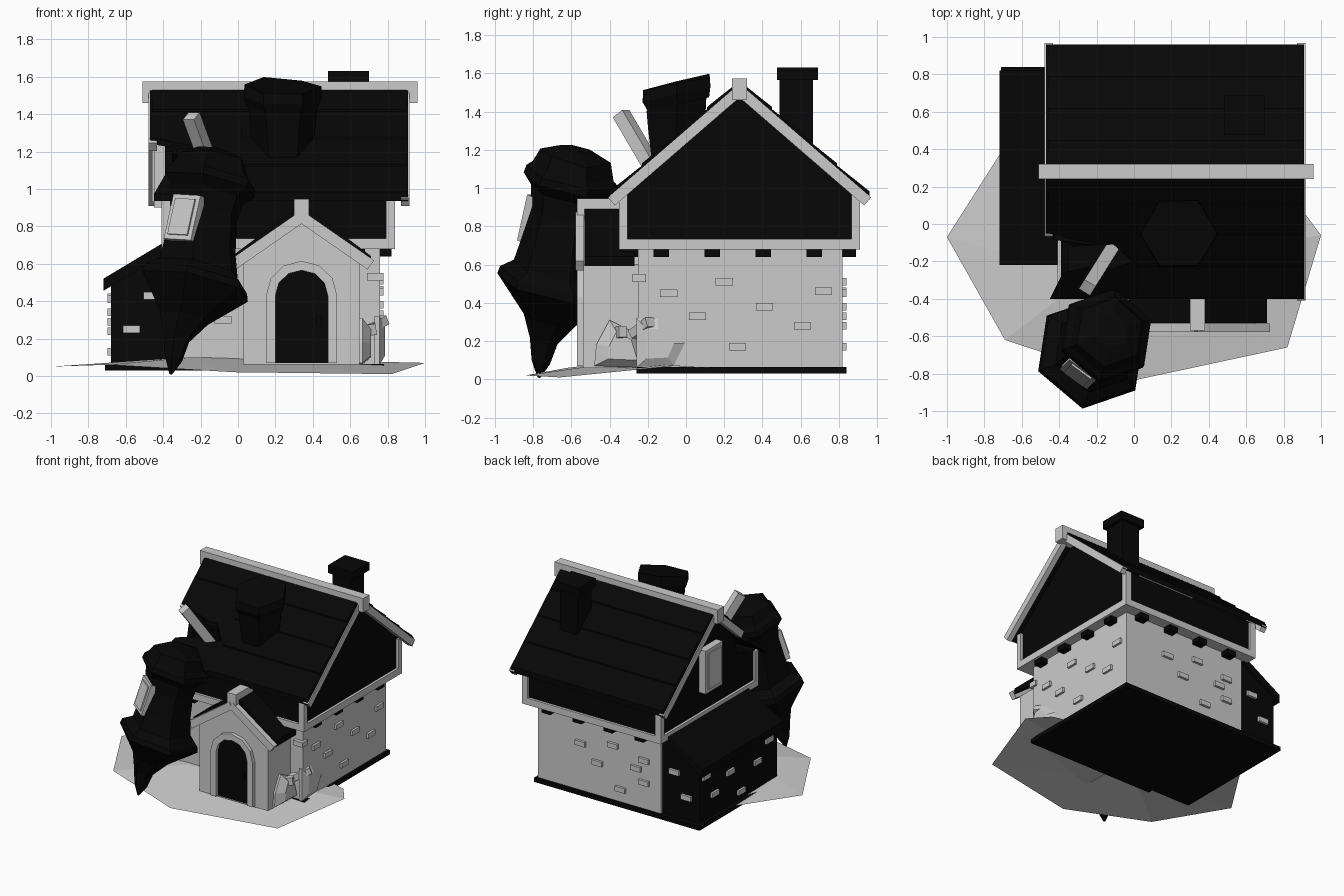
import bpy, bmesh, math, random
from mathutils import Vector, Matrix

if "Cube" in bpy.data.objects:
    bpy.data.objects.remove(bpy.data.objects["Cube"])

random.seed(4)
dark = bpy.data.materials.new("dark")
dark.diffuse_color = (0.002, 0.002, 0.002, 1)
dark.use_nodes = True
dark.node_tree.nodes["Principled BSDF"].inputs["Base Color"].default_value = dark.diffuse_color


def make(name, verts, faces, mat=None):
    me = bpy.data.meshes.new(name)
    bm = bmesh.new()
    vs = [bm.verts.new(v) for v in verts]
    for f in faces:
        bm.faces.new([vs[i] for i in f])
    bmesh.ops.recalc_face_normals(bm, faces=bm.faces)
    bm.to_mesh(me)
    bm.free()
    ob = bpy.data.objects.new(name, me)
    bpy.context.collection.objects.link(ob)
    if mat:
        me.materials.append(mat)
    return ob


def loft(name, rings, mat=None):
    n = len(rings[0])
    verts = [p for r in rings for p in r]
    faces = [list(range(n))[::-1], list(range(len(verts) - n, len(verts)))]
    for k in range(len(rings) - 1):
        for i in range(n):
            j = (i + 1) % n
            faces.append([k * n + i, k * n + j, (k + 1) * n + j, (k + 1) * n + i])
    return make(name, verts, faces, mat)


def prism(name, pts, axis, a, b, mat=None):
    """Extrude a 2D profile, (y,z) along x or (x,z) along y."""
    f = (lambda p, c: (c, p[0], p[1])) if axis == 'x' else (lambda p, c: (p[0], c, p[1]))
    return loft(name, [[f(p, c) for p in pts] for c in (a, b)], mat)


def box(name, x0, x1, y0, y1, z0, z1, mat=None):
    return prism(name, [(y0, z0), (y1, z0), (y1, z1), (y0, z1)], 'x', x0, x1, mat)


def slab(name, pts, zf, th, mat=None):
    """Sloped sheet from a plan outline and a height function."""
    return loft(name, [[(x, y, zf(x, y) - d) for x, y in pts] for d in (th, 0)], mat)


def beam(name, p, q, w, h, mat=None):
    p, q = Vector(p), Vector(q)
    d = (q - p).normalized()
    s = d.cross(Vector((0, 0, 1))).normalized()
    u = s.cross(d)
    c = [s * (i * w / 2) + u * (j * h / 2) for i, j in ((-1, -1), (1, -1), (1, 1), (-1, 1))]
    return loft(name, [[e + k for k in c] for e in (p, q)], mat)


def ring(c, r, axis, turn=0.0, n=6, jag=0.0):
    rot = Vector((0, 0, 1)).rotation_difference(Vector(axis))
    return [Vector(c) + rot @ Vector((r * math.cos(turn + i * math.tau / n),
            r * math.sin(turn + i * math.tau / n), random.uniform(-jag, jag))) for i in range(n)]


# ground patch
edge = [(-1, -.07, .05), (-.69, -.62, .06), (-.02, -.84, .02), (.82, -.66, .01),
        (1, -.06, .07), (.88, .1, .06), (-.6, .5, .06), (-.7, .4, .06)]
make("ground", edge + [(-.25, -.28, .1)], [[i, (i + 1) % 8, 8] for i in range(8)])

# stone ground floor and plinths
box("main_wall", -.35, .76, -.25, .82, .06, .7)
box("plinth", -.36, .78, -.26, .84, .03, .065, dark)
box("annex_plinth", -.71, -.27, -.22, .84, .03, .065, dark)

# lean-to annex
prism("annex_wall", [(-.68, .06), (-.34, .06), (-.34, .7), (-.68, .48)], 'y', -.2, .8, dark)
slab("annex_roof", [(-.72, -.22), (-.36, -.22), (-.36, .82), (-.72, .82)],
     lambda x, y: .52 + (x + .72) * .6, .065, dark)

# raised stones on the walls
spots = [(-.09, .45), (.2, .51), (.06, .33), (.41, .38), (.72, .46), (.61, .28), (.27, .17)]
for y, z in spots:
    box("stone_right", .75, .778, y - .045, y + .045, z - .02, z + .02)
    x = .28 - y if y < .6 else -.2
    box("stone_back", x - .045, x + .045, .81, .84, z - .02, z + .02)
    if z < .48:
        box("stone_annex", -.697, -.67, y - .045, y + .045, z - .06, z - .02)
box("corner_stone", .69, .778, -.28, -.21, .51, .55)
for x, z in [(-.46, .43), (-.57, .25)]:
    box("stone_annex_front", x - .045, x + .045, -.218, -.19, z - .02, z + .02)
    box("stone_annex_back", x - .045, x + .045, .79, .82, z - .02, z + .02)
for x, z in [(-.1, .5), (-.08, .3)]:
    box("stone_front", x - .045, x + .045, -.27, -.24, z - .02, z + .02)

# joist ends beneath the upper floor
for k in range(4):
    y, x = -.13 + k * .267, -.2 + k * .28
    box("joist_right", .74, .82, y - .04, y + .04, .64, .69, dark)
    box("joist_back", x - .04, x + .04, .8, .89, .64, .69, dark)
    box("joist_front", x - .04, x + .04, -.33, -.23, .64, .69, dark)

# timber upper floor
box("upper_sill", -.41, .84, -.35, .91, .68, .735)
box("upper_floor", -.37, .8, -.3, .86, .73, .745, dark)
for x in (-.41, .79):
    for y in (-.35, .865):
        box("corner_post", x, x + .05, y, y + .045, .73, .97)
box("upper_front", -.39, .82, -.33, -.28, .72, .98, dark)
box("upper_back", -.39, .82, .84, .89, .72, .98, dark)
prism("right_gable", [(-.32, .72), (.88, .72), (.88, .99), (.28, 1.5), (-.32, .99)], 'x', .78, .82, dark)
prism("left_gable", [(-.32, .72), (.88, .72), (.88, .99), (.28, 1.5), (-.06, 1.2), (-.1, 1.03), (-.32, .95)],
      'x', -.39, -.35, dark)
box("gable_window_frame", -.45, -.38, .17, .39, .9, 1.25)
box("gable_window_pane", -.46, -.4, .2, .36, .93, 1.22)

# main roof, front slope with a broken hole
RZ = lambda x, y: 1.56 - .865 * abs(y - .28)
hole = [(-.47, -.05), (-.39, -.06), (-.33, -.12), (-.11, -.11), (-.01, -.2), (-.12, -.24), (-.2, -.22), (-.38, -.26)]
slab("front_roof", [(.91, -.4), (.91, .28), (-.47, .28)] + hole + [(-.45, -.4)], RZ, .035, dark)
slab("back_roof", [(-.47, .28), (.91, .28), (.91, .96), (-.47, .96)], RZ, .035, dark)
for k in range(4):
    a, b = .17 * k, .17 * (k + 1)
    lift = lambda x, y: RZ(x, y) + .012 * (abs(y - .28) - a) / .17
    slab("back_shingles", [(-.46, .28 + a), (.9, .28 + a), (.9, .28 + b), (-.46, .28 + b)], lift, .02, dark)
    x0 = -.46 if k == 0 else .02
    slab("front_shingles", [(x0, .28 - a), (.9, .28 - a), (.9, .28 - b), (x0, .28 - b)], lift, .02, dark)
box("ridge_beam", -.51, .96, .24, .32, 1.46, 1.575)
for x, s, w in [(.895, 1, .67), (.895, -1, .67), (-.455, 1, .67), (-.455, -1, .33)]:
    beam("barge_board", (x, .28, 1.51), (x, .28 + s * w, 1.51 - .865 * w), .045, .055)

# beam poking out of the hole
beam("broken_beam", (-.25, -.34, 1.39), (-.1, -.1, .98), .07, .07)
beam("snapped_rafter", (-.43, -.07, 1.25), (-.2, -.1, 1.21), .03, .03, dark)

# square chimney
box("chimney", .51, .67, .49, .665, 1.15, 1.58, dark)
box("chimney_cap", .48, .70, .475, .69, 1.565, 1.63, dark)

# broken tower stump on the roof
up, lean = (0, 0, 1), (0, -.22, 1)
loft("tower_stump", [ring((.24, -.05, 1.15), .15, up), ring((.24, -.05, 1.3), .17, up),
                     ring((.24, -.05, 1.44), .185, lean)], dark)
loft("stump_rim", [ring((.24, -.04, 1.44), .19, lean), ring((.24, -.05, 1.49), .21, lean),
                   ring((.24, -.05, 1.55), .205, lean, jag=.012)], dark)

# fallen tower standing on its roof tip
tilt, t = Vector((.22, .22, 1)), math.radians(-160)
path = [(-.36, -.77, .01, .008), (-.345, -.76, .09, .05), (-.33, -.745, .2, .075), (-.29, -.715, .31, .14),
        (-.23, -.69, .48, .31), (-.225, -.685, .52, .3), (-.21, -.68, .57, .23), (-.2, -.66, .7, .205),
        (-.18, -.63, .87, .19), (-.165, -.61, .97, .21), (-.15, -.6, 1.02, .26), (-.14, -.59, 1.06, .255),
        (-.14, -.59, 1.09, .22), (-.13, -.58, 1.16, .19), (-.12, -.57, 1.2, .1)]
loft("fallen_tower", [ring(p[:3], p[3], tilt, t, jag=.02 if i == 13 else 0)
                      for i, p in enumerate(path)], dark)

# tower window
rot = Vector((0, 0, 1)).rotation_difference(tilt).to_matrix().to_4x4()
M = Matrix.Translation((-.185, -.645, .79)) @ rot @ Matrix.Rotation(t + math.radians(34), 4, 'Z')
for name, d, w, h in [("tower_window_frame", .205, .09, .125), ("tower_window_pane", .215, .065, .1)]:
    box(name, .13, d, -w, w, -h, h).data.transform(M)

# porch
prism("porch_wall", [(.03, .06), (.65, .06), (.65, .6), (.34, .83), (.03, .6)], 'y', -.54, -.24)
PZ = lambda x, y: .92 - .75 * abs(x - .34)
for s in (-1, 1):
    e = .34 + s * .37
    slab("porch_roof", [(.34, -.53), (e, -.53), (e, -.27), (.34, -.27)], PZ, .05, dark)
    beam("porch_barge", (.34, -.555, .85), (e, -.555, .86 - .72 * .37), .045, .06)
box("porch_ridge", .30, .38, -.57, -.35, .83, .945)


def arch(w, z, h):
    return [(.34 + w, .07)] + [(.34 + w * math.cos(a), z + h * math.sin(a))
            for a in [math.pi * i / 6 for i in range(7)]] + [(.34 - w, .07)]


prism("door", arch(.15, .43, .14), 'y', -.545, -.5, dark)
prism("door_frame", arch(.19, .43, .185) + arch(.14, .43, .135)[::-1], 'y', -.57, -.52)
box("door_handle", .42, .45, -.56, -.54, .27, .32, dark)

# broken stone rubble in the corner between porch and wall
for pts, x0, x1, c in [
        ([(-.48, .07), (-.47, .18), (-.4, .31), (-.26, .24), (-.2, .06)], .62, .71, (-.32, .16)),
        ([(-.26, .06), (-.26, .32), (-.15, .32), (0, .19), (-.06, .07)], .73, .785, (-.14, .18))]:
    shrunk = [(c[0] + (y - c[0]) * .55, c[1] + (z - c[1]) * .6) for y, z in pts]
    loft("rubble", [[(x0, y, z) for y, z in pts], [((x0 + x1) / 2, y, z) for y, z in pts],
                    [(x1, y, z) for y, z in shrunk]])
beam("fallen_stone", (.66, -.27, .23), (.78, -.18, .3), .07, .05)
beam("small_stone", (.66, -.36, .24), (.73, -.33, .25), .045, .06)
